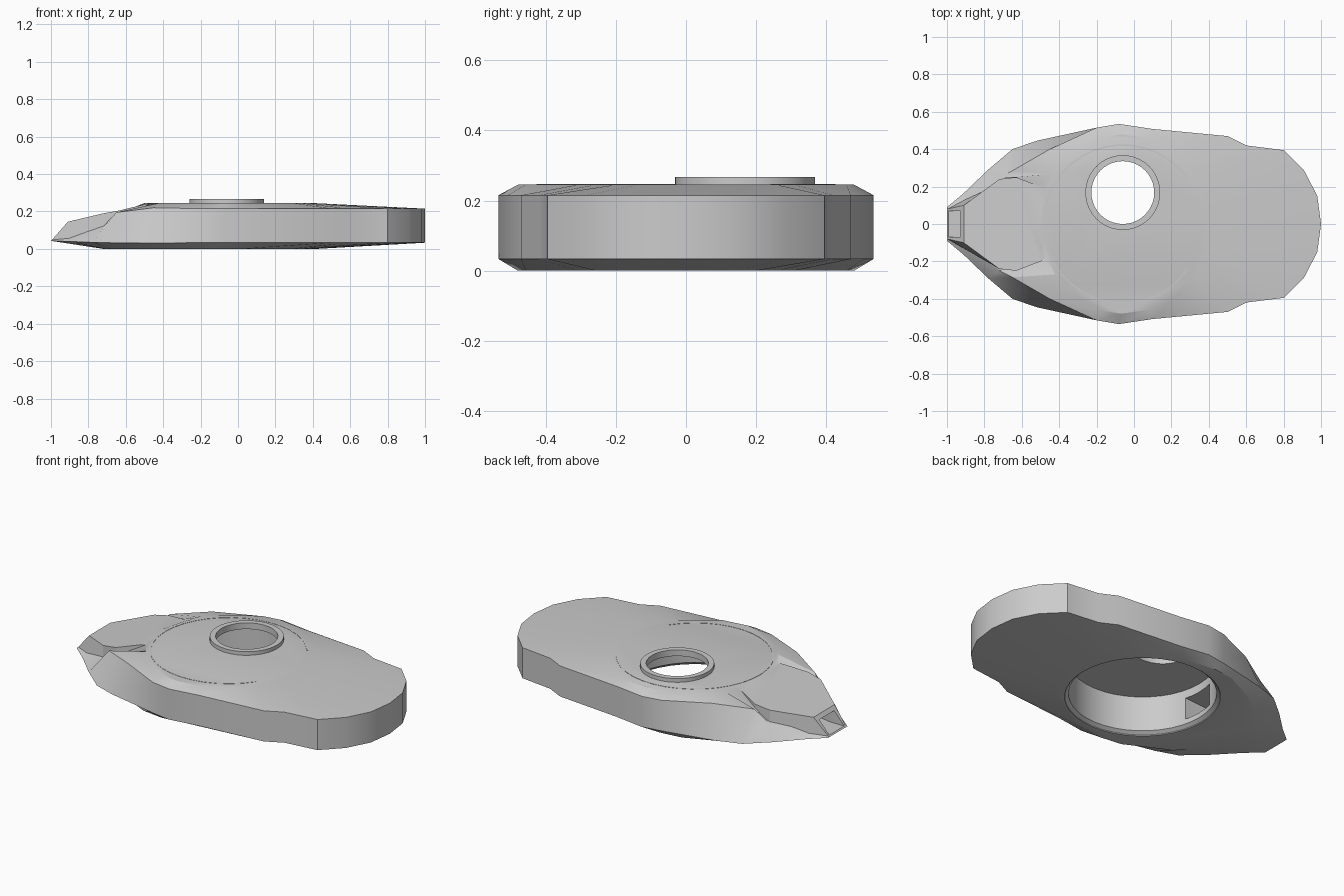
import bpy, bmesh, math

if "Cube" in bpy.data.objects:
    bpy.data.objects.remove(bpy.data.objects["Cube"])

def make(name, bm):
    bmesh.ops.recalc_face_normals(bm, faces=bm.faces)
    me = bpy.data.meshes.new(name)
    bm.to_mesh(me)
    bm.free()
    ob = bpy.data.objects.new(name, me)
    bpy.context.collection.objects.link(ob)
    return ob

def loft(name, rings, close=False):
    """Skin closed rings; cap the ends, or join last to first when close is set."""
    bm = bmesh.new()
    vs = [[bm.verts.new(p) for p in r] for r in rings]
    n = len(vs[0])
    pairs = list(zip(vs, vs[1:])) + ([(vs[-1], vs[0])] if close else [])
    for a, b in pairs:
        for i in range(n):
            j = (i + 1) % n
            bm.faces.new((a[i], a[j], b[j], b[i]))
    if not close:
        bm.faces.new(vs[0])
        bm.faces.new(vs[-1])
    return make(name, bm)

def mirrored(half):
    return half + [(x, -y, z) for x, y, z in half[-2:0:-1]]

def circle(cx, cy, r, z, n=40):
    return [(cx + r * math.cos(2 * math.pi * i / n),
             cy + r * math.sin(2 * math.pi * i / n), z) for i in range(n)]

def sections(name, rows):
    """Loft of rectangles along x: (x_top, x_bottom, half_width_top, half_width_bottom, z_bottom, z_top)."""
    return loft(name, [[(xt, wt, zt), (xt, -wt, zt), (xb, -wb, zb), (xb, wb, zb)]
                       for xt, xb, wt, wb, zb, zt in rows])

def boolean(ob, other, op):
    m = ob.modifiers.new(op.lower(), 'BOOLEAN')
    m.operation, m.solver, m.object = op, 'EXACT', other
    bpy.context.view_layer.objects.active = ob
    bpy.ops.object.modifier_apply(modifier=m.name)
    bpy.data.objects.remove(other, do_unlink=True)

# Main shell: bottom oval, lower and upper wall edges, top oval
rear = [(1, 0), (.98, .15), (.91, .285), (.8, .395), (.6, .42), (.5, .47),
        (.1, .508), (-.08, .535), (-.2, .515)]
lower = [(x, y, .033) for x, y in rear] + [
    (-.52, .445, .032), (-.65, .40, .032), (-.78, .29, .035),
    (-.91, .165, .04), (-1, .09, .043), (-1, 0, .043)]
upper = [(x, y, .215) for x, y in rear] + [
    (-.45, .40, .22), (-.65, .285, .195), (-.72, .25, .12),
    (-.9, .13, .06), (-.985, .08, .052), (-.99, 0, .052)]

def oval(cx, rx, ry, z):
    pts = []
    for x, y, _ in lower:
        a = math.atan2(y, x + .06)
        pts.append((cx + rx * math.cos(a), ry * math.sin(a), z))
    return pts

shell = loft("turret_shell", [mirrored(r) for r in (
    oval(-.15, .57, .48, 0), lower, upper, oval(-.05, .45, .48, .245))])

# Raised wedge around the gun opening
wedge = sections("front_wedge", [
    (-.42, -.42, .17, .17, .04, .244), (-.50, -.50, .20, .20, .04, .238),
    (-.63, -.63, .25, .25, .04, .206), (-.72, -.72, .24, .24, .04, .19),
    (-.91, -.998, .10, .08, .044, .145)])
boolean(shell, wedge, 'UNION')

# Crew cavity open at the bottom, with a chamfered lip
cavity = loft("cavity_cutter", [circle(-.06, 0, .425, -.02), circle(-.06, 0, .42, .005),
                                circle(-.06, 0, .40, .02), circle(-.06, 0, .40, .23)])
boolean(shell, cavity, 'DIFFERENCE')

# Gun tunnel from the nose to the cavity
tunnel = sections("tunnel_cutter", [
    (-1.1, -1.1, .07, .07, .05, .125), (-.9, -.9, .07, .07, .05, .125),
    (-.75, -.75, .10, .10, .05, .16), (-.3, -.3, .10, .10, .05, .19)])
boolean(shell, tunnel, 'DIFFERENCE')

# Hatch opening
HX, HY = -.06, .168
boolean(shell, loft("hatch_cutter", [circle(HX, HY, .17, .15), circle(HX, HY, .17, .4)]),
        'DIFFERENCE')

# Hatch collar
collar = loft("hatch_collar", [circle(HX, HY, r, z) for r, z in
                               ((.168, .23), (.2, .235), (.2, .267), (.168, .267))], close=True)

# Thin raised arc on the roof
bm = bmesh.new()
prev = None
for i in range(31):
    a = math.radians(35 + 290 * i / 30)
    cur = [bm.verts.new((-.06 + r * math.cos(a), r * math.sin(a), z))
           for r, z in ((.419, .24), (.427, .24), (.427, .2465), (.419, .2465))]
    if prev:
        for k in range(4):
            bm.faces.new((prev[k], prev[(k + 1) % 4], cur[(k + 1) % 4], cur[k]))
    else:
        bm.faces.new(cur)
    prev = cur
bm.faces.new(prev)
arc = make("roof_arc", bm)

for ob in (shell, collar, arc):
    bpy.ops.object.select_all(action='DESELECT')
    ob.select_set(True)
    bpy.context.view_layer.objects.active = ob
    bpy.ops.object.shade_smooth_by_angle(angle=math.radians(25))
